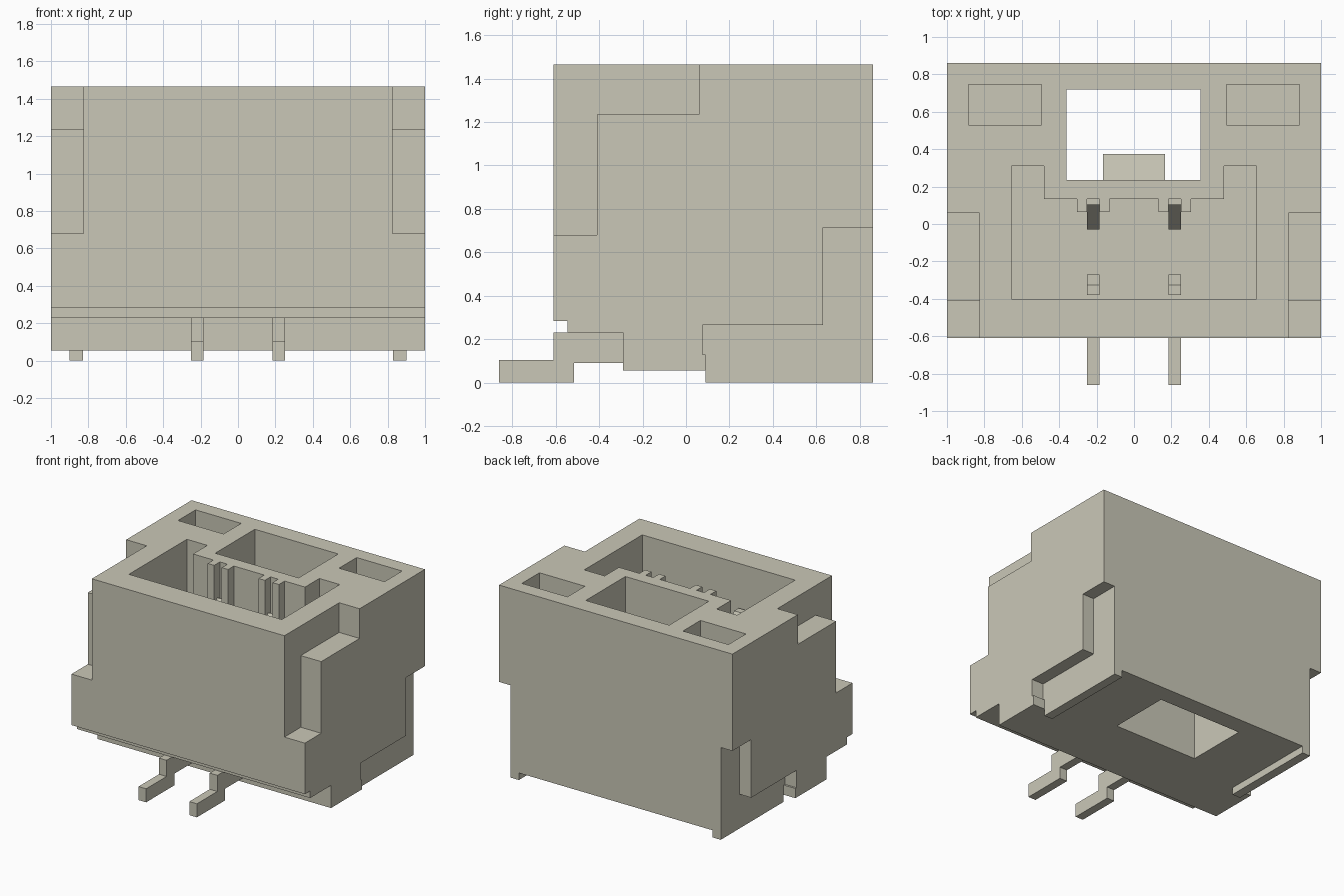
import bpy
import bmesh

cube = bpy.data.objects.get("Cube")
if cube:
    bpy.data.objects.remove(cube, do_unlink=True)

mat = bpy.data.materials.new("warm_ivory")
mat.use_nodes = True
COLOR = (0.59, 0.575, 0.475, 1)
mat.diffuse_color = COLOR
mat.node_tree.nodes["Principled BSDF"].inputs["Base Color"].default_value = COLOR


def prism(name, outline, axis, lo, hi):
    """Extrude an outline: (y, z) points along x, or (x, y) points along z."""
    bm = bmesh.new()
    place = (lambda p: (lo, *p)) if axis == "x" else (lambda p: (*p, lo))
    face = bm.faces.new([bm.verts.new(place(p)) for p in outline])
    moved = bmesh.ops.extrude_face_region(bm, geom=[face])["geom"]
    step = (hi - lo, 0, 0) if axis == "x" else (0, 0, hi - lo)
    bmesh.ops.translate(bm, vec=step,
                        verts=[v for v in moved if isinstance(v, bmesh.types.BMVert)])
    bmesh.ops.recalc_face_normals(bm, faces=bm.faces)
    mesh = bpy.data.meshes.new(name)
    bm.to_mesh(mesh)
    bm.free()
    mesh.materials.append(mat)
    obj = bpy.data.objects.new(name, mesh)
    bpy.context.collection.objects.link(obj)
    return obj


def box(name, x, y, z):
    return prism(name, [(x[0], y[0]), (x[1], y[0]), (x[1], y[1]), (x[0], y[1])], "z", *z)


def mirrored(lo, hi, side):
    return sorted((lo * side, hi * side))


# Housing block with the stepped front underside
housing = prism("housing", [(-0.61, 0.285), (-0.545, 0.285), (-0.545, 0.23), (-0.29, 0.23),
                            (-0.29, 0.055), (0.86, 0.055), (0.86, 1.465), (-0.61, 1.465)],
                "x", -1, 1)

# Mating cavity with ribs beside each contact slot
half = [(0.655, -0.4), (0.655, 0.31), (0.48, 0.31), (0.48, 0.135), (0.305, 0.135),
        (0.305, 0.065), (0.25, 0.065), (0.25, 0.135), (0.185, 0.135), (0.185, 0.065),
        (0.13, 0.065), (0.13, 0.135)]
cavity = half + [(-x, y) for x, y in reversed(half)]
cutters = [prism("cavity_cutter", cavity, "z", 0.35, 2),
           box("latch_hole_cutter", (-0.36, 0.355), (0.235, 0.72), (-1, 2))]

for side in (-1, 1):
    # Top pockets, upper front shoulders and lower rear recesses
    cutters.append(box("pocket_cutter", mirrored(0.495, 0.885, side), (0.53, 0.745), (0.75, 2)))
    cutters.append(prism("shoulder_cutter", [(-1, 0.68), (-0.41, 0.68), (-0.41, 1.235),
                                             (0.06, 1.235), (0.06, 2), (-1, 2)],
                         "x", *mirrored(0.825, 1.2, side)))
    cutters.append(prism("recess_cutter", [(0.09, -1), (0.09, 0.13), (0.075, 0.13),
                                           (0.075, 0.265), (0.63, 0.265), (0.63, 0.715),
                                           (1, 0.715), (1, -1)],
                         "x", *mirrored(0.9, 1.2, side)))

bpy.context.view_layer.objects.active = housing
for cutter in cutters:
    mod = housing.modifiers.new(cutter.name, "BOOLEAN")
    mod.object = cutter
    mod.operation = "DIFFERENCE"
    mod.solver = "EXACT"
    bpy.ops.object.modifier_apply(modifier=mod.name)
    bpy.data.objects.remove(cutter, do_unlink=True)

# Latch wedge inside the through hole
prism("latch_wedge", [(0.235, 0.6), (0.375, 0.6), (0.235, 0.75)], "x", -0.165, 0.165)

for side, label in ((-1, "right"), (1, "left")):
    # Solder foot rails under the sides
    box(label + "_solder_foot", mirrored(0.83, 0.9, side), (0.09, 0.86), (0, 0.055))
    width = mirrored(0.185, 0.25, side)
    # Bent terminal tails
    prism(label + "_terminal_tail", [(-0.86, 0), (-0.515, 0), (-0.515, 0.09), (-0.28, 0.09),
                                     (-0.28, 0.23), (-0.61, 0.23), (-0.61, 0.105),
                                     (-0.86, 0.105)], "x", *width)
    # Forked contact arms with sloped tips
    prism(label + "_front_contact", [(-0.38, 0.34), (-0.27, 0.34), (-0.27, 1.04),
                                     (-0.325, 1.13), (-0.38, 1.13)], "x", *width)
    prism(label + "_rear_contact", [(-0.03, 0.34), (0.105, 0.34), (0.105, 1.2),
                                    (-0.03, 1.0)], "x", *width)
